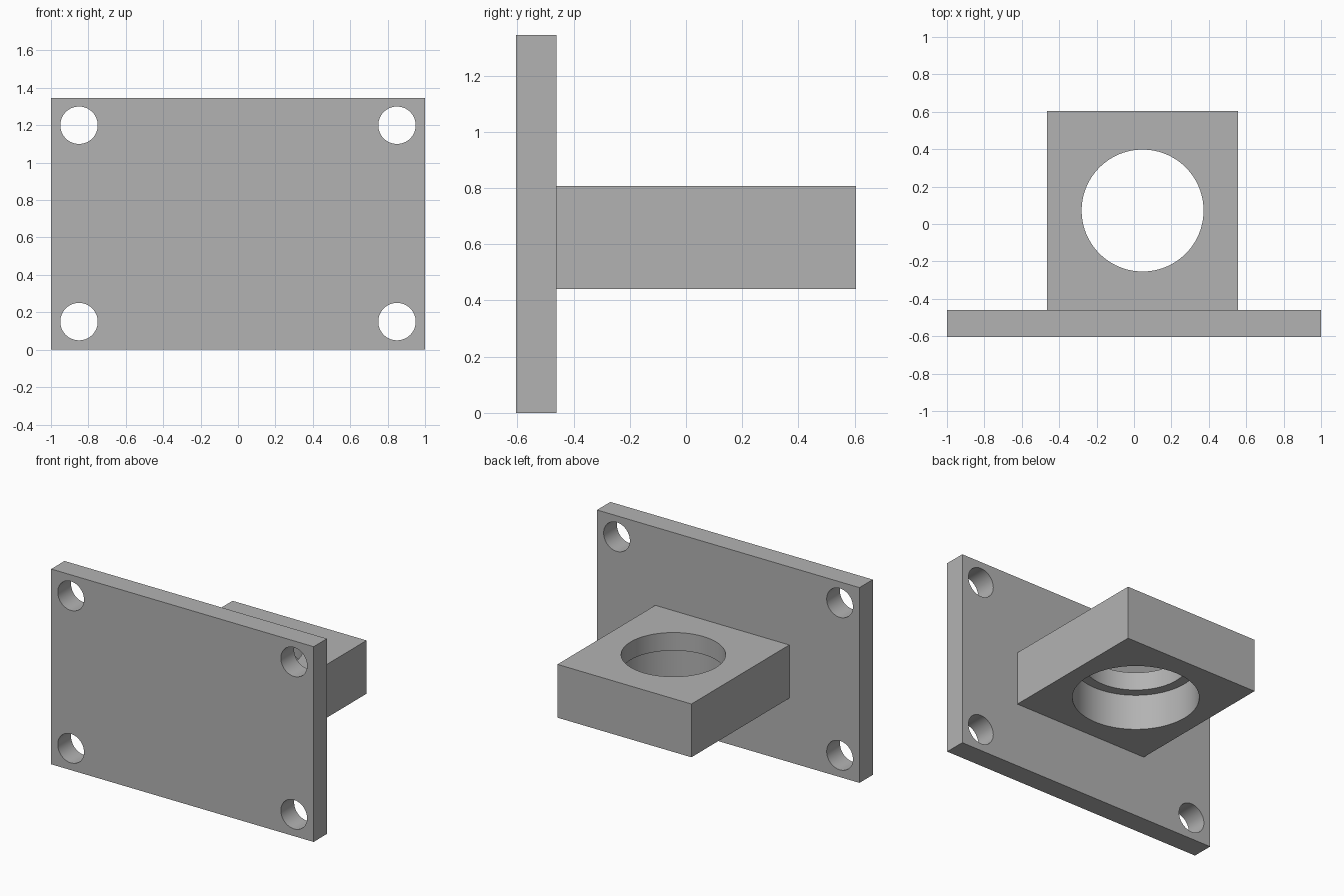
import bpy
import math

if "Cube" in bpy.data.objects:
    bpy.data.objects.remove(bpy.data.objects["Cube"], do_unlink=True)

grey = bpy.data.materials.new("plain_grey")
grey.use_nodes = True
GREY = (0.45, 0.45, 0.45, 1)
grey.diffuse_color = GREY
grey.node_tree.nodes["Principled BSDF"].inputs["Base Color"].default_value = GREY


def box(name, low, high):
    """Box between two opposite corners."""
    centre = [(a + b) / 2 for a, b in zip(low, high)]
    bpy.ops.mesh.primitive_cube_add(size=1, location=centre)
    ob = bpy.context.object
    ob.name = name
    ob.scale = [b - a for a, b in zip(low, high)]
    bpy.ops.object.transform_apply(location=False, rotation=False, scale=True)
    ob.data.materials.append(grey)
    return ob


def drill(ob, centre, radius, depth, rotation=(0, 0, 0)):
    """Cut a round hole, then remove the cutter."""
    bpy.ops.mesh.primitive_cylinder_add(vertices=96, radius=radius, depth=depth,
                                        location=centre, rotation=rotation)
    cutter = bpy.context.object
    cutter.hide_render = True
    cutter.data.materials.append(grey)
    mod = ob.modifiers.new("hole", 'BOOLEAN')
    mod.operation = 'DIFFERENCE'
    mod.solver = 'EXACT'
    mod.object = cutter
    bpy.context.view_layer.objects.active = ob
    bpy.ops.object.modifier_apply(modifier=mod.name)
    bpy.data.objects.remove(cutter, do_unlink=True)


def finish(ob):
    bpy.ops.object.select_all(action='DESELECT')
    ob.select_set(True)
    bpy.context.view_layer.objects.active = ob
    bpy.ops.object.shade_smooth_by_angle(angle=math.radians(30))


# Upright mounting plate with four corner bolt holes
plate = box("mounting_plate", (-1, -0.605, 0), (1, -0.46, 1.345))
for x in (-0.85, 0.85):
    for z in (0.15, 1.2):
        drill(plate, (x, -0.53, z), 0.1, 0.5, (math.pi / 2, 0, 0))
finish(plate)

# Bearing block with a through bore, widened from below to leave a lip
BOTTOM, LEDGE, TOP = 0.44, 0.683, 0.807
block = box("bearing_block", (-0.465, -0.46, BOTTOM), (0.556, 0.605, TOP))
drill(block, (0.046, 0.072, TOP), 0.326, 1.5)
drill(block, (0.046, 0.072, LEDGE - 0.25), 0.392, 0.5)
finish(block)
